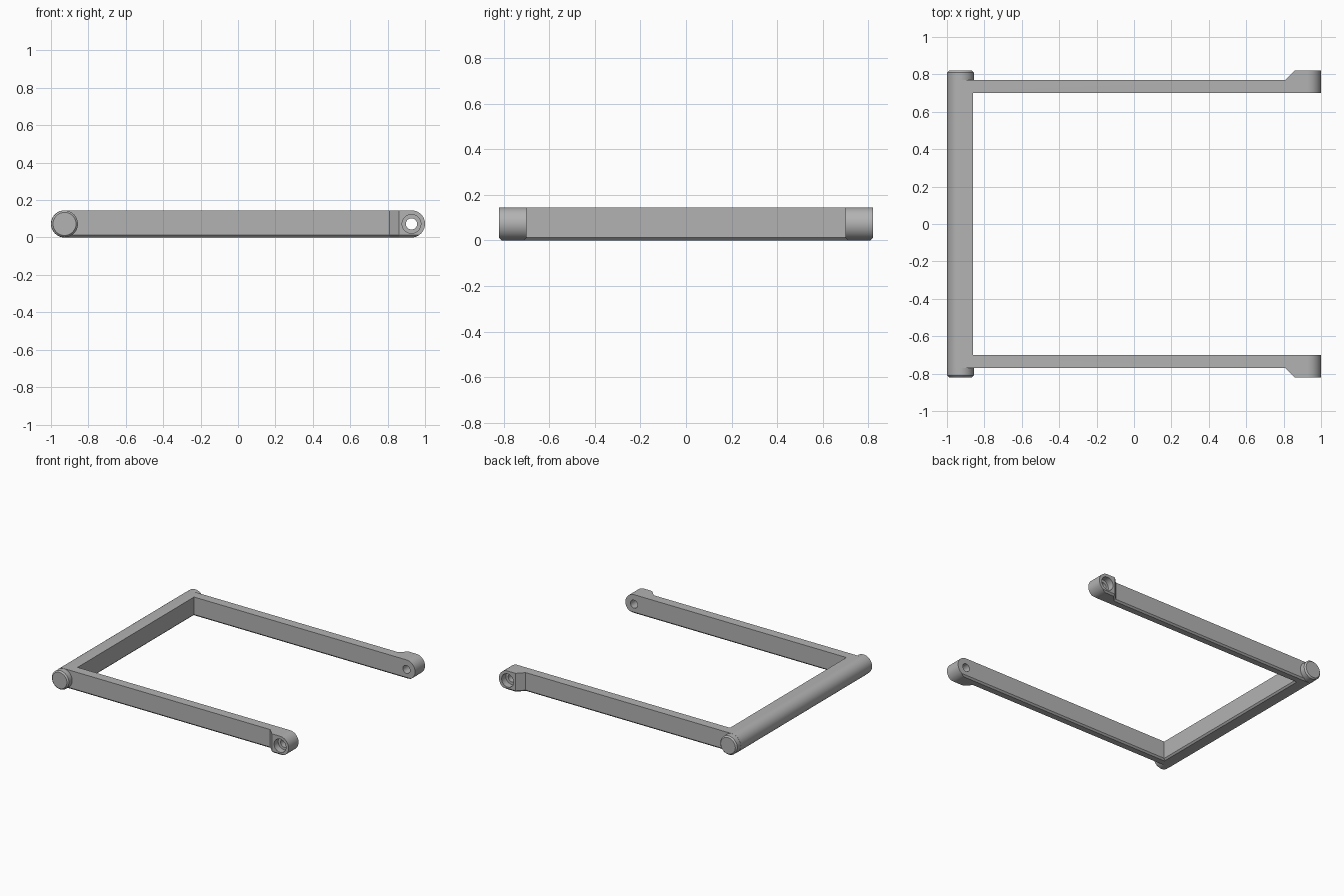
import bpy, bmesh, math
from mathutils import Matrix

cube = bpy.data.objects.get("Cube")
if cube:
    bpy.data.objects.remove(cube, do_unlink=True)

H = 0.145           # bar height
R = H / 2           # radius of every rounded end
PIVOT = 1 - R       # x of the round centres
CHAMFER = 0.012

grey = bpy.data.materials.new("plain grey")
grey.use_nodes = True
colour = (0.45, 0.45, 0.45, 1)
grey.diffuse_color = colour
grey.node_tree.nodes["Principled BSDF"].inputs["Base Color"].default_value = colour


def make(name, bm, helper=False):
    bmesh.ops.recalc_face_normals(bm, faces=bm.faces[:])
    mesh = bpy.data.meshes.new(name)
    bm.to_mesh(mesh)
    bm.free()
    mesh.materials.append(grey)
    obj = bpy.data.objects.new(name, mesh)
    bpy.context.collection.objects.link(obj)
    obj.hide_render = helper
    return obj


def prism(points, offset):
    """Extrude a closed outline by an offset vector."""
    bm = bmesh.new()
    face = bm.faces.new([bm.verts.new(p) for p in points])
    ext = bmesh.ops.extrude_face_region(bm, geom=[face], use_keep_orig=True)
    verts = [v for v in ext["geom"] if isinstance(v, bmesh.types.BMVert)]
    bmesh.ops.translate(bm, verts=verts, vec=offset)
    return bm


def rod(x, y0, y1, radius, segments=64):
    """Cylinder along y at mid height."""
    bm = bmesh.new()
    place = Matrix.Translation((x, (y0 + y1) / 2, R)) @ Matrix.Rotation(math.pi / 2, 4, "X")
    bmesh.ops.create_cone(bm, cap_ends=True, segments=segments, radius1=radius,
                          radius2=radius, depth=abs(y1 - y0), matrix=place)
    return bm


def boolean(obj, cutter, operation):
    mod = obj.modifiers.new(operation.lower(), "BOOLEAN")
    mod.solver = "EXACT"
    mod.operation = operation
    mod.object = cutter
    bpy.context.view_layer.objects.active = obj
    bpy.ops.object.modifier_apply(modifier=mod.name)
    bpy.data.objects.remove(cutter, do_unlink=True)


def smooth(obj):
    bpy.ops.object.select_all(action="DESELECT")
    obj.select_set(True)
    bpy.context.view_layer.objects.active = obj
    bpy.ops.object.shade_smooth_by_angle(angle=math.radians(30))


# U-shaped plan with thickened arm ends, chamfered along its bottom edge
half = [(-1.1, 0.77), (0.81, 0.77), (0.86, 0.82), (1.1, 0.82), (1.1, 0.70), (-0.86, 0.70)]
plan = half + [(x, -y) for x, y in reversed(half)]
bm = prism([(x, y, 0) for x, y in plan], (0, 0, 0.2))
bottom = [e for e in bm.edges if all(v.co.z < 0.001 for v in e.verts)]
bmesh.ops.bevel(bm, geom=bottom, offset=CHAMFER, segments=1, affect="EDGES")
frame = make("handle_frame", bm)

# Trim to a side profile with round ends
side = []
for sign in (1, -1):
    for i in range(33):
        a = -math.pi / 2 + math.pi * i / 32
        side.append((sign * (PIVOT + R * math.cos(a)), -1, R + sign * R * math.sin(a)))
boolean(frame, make("side_profile", prism(side, (0, 2, 0)), True), "INTERSECT")

# Through holes with counterbores on the outer faces
for s in (-1, 1):
    boolean(frame, make("hole", rod(PIVOT, s * 0.6, s * 0.9, 0.03, 48), True), "DIFFERENCE")
    boolean(frame, make("counterbore", rod(PIVOT, s * 0.77, s * 0.9, 0.05, 48), True), "DIFFERENCE")
smooth(frame)

# Round bar ends with bevelled rims
for s, name in ((-1, "front_bar_end"), (1, "back_bar_end")):
    bm = rod(-PIVOT, s * 0.75, s * 0.82, R - 0.001)
    rim = [e for e in bm.edges if all(abs(v.co.y) > 0.819 for v in e.verts)]
    bmesh.ops.bevel(bm, geom=rim, offset=0.01, segments=1, affect="EDGES")
    smooth(make(name, bm))
